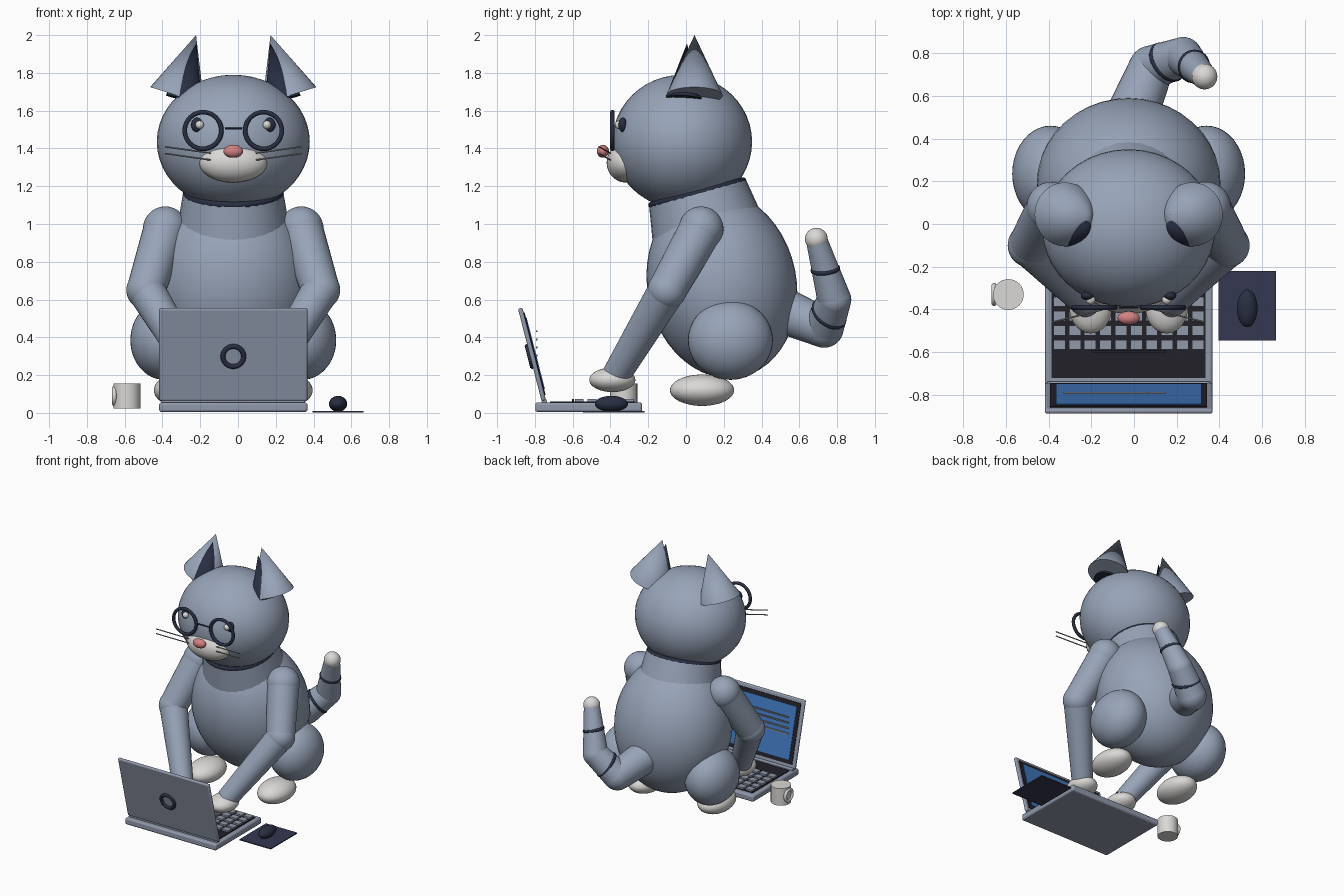
import bpy, math
from mathutils import Vector, Matrix

cube = bpy.data.objects.get("Cube")
if cube:
    bpy.data.objects.remove(cube, do_unlink=True)

CX = -0.025  # centre line of the cat and the laptop


def material(name, rgb):
    m = bpy.data.materials.new(name)
    m.use_nodes = True
    m.diffuse_color = (*rgb, 1)
    m.node_tree.nodes["Principled BSDF"].inputs["Base Color"].default_value = (*rgb, 1)
    return m


FUR = material("blue grey fur", (0.31, 0.37, 0.48))
METAL = material("grey metal", (0.28, 0.32, 0.41))
WHITE = material("off white", (0.70, 0.69, 0.67))
PINK = material("pink", (0.65, 0.22, 0.22))
NAVY = material("dark navy", (0.022, 0.028, 0.055))
MAT = material("mat navy", (0.035, 0.04, 0.085))
BLACK = material("key black", (0.015, 0.015, 0.022))
BLUE = material("screen blue", (0.05, 0.18, 0.50))
GREY = material("whisker grey", (0.30, 0.30, 0.30))


def finish(name, mat):
    ob = bpy.context.object
    ob.name = name
    ob.data.materials.append(mat)
    bpy.ops.object.shade_smooth_by_angle(angle=math.radians(40))
    return ob


def ball(name, loc, size, mat, tilt=0):
    bpy.ops.mesh.primitive_uv_sphere_add(segments=40, ring_count=24, location=loc,
                                         rotation=(tilt, 0, 0))
    bpy.context.object.scale = size if isinstance(size, tuple) else (size,) * 3
    return finish(name, mat)


def limb(name, a, b, r1, r2, mat, sides=32):
    """Round bar or cone running from a to b."""
    a, b = Vector(a), Vector(b)
    bpy.ops.mesh.primitive_cone_add(vertices=sides, radius1=r1, radius2=r2,
                                    depth=(b - a).length, location=(a + b) / 2)
    bpy.context.object.rotation_euler = (b - a).to_track_quat("Z", "Y").to_euler()
    return finish(name, mat)


def ring(name, loc, axis, major, minor, mat):
    bpy.ops.mesh.primitive_torus_add(major_segments=40, minor_segments=10, location=loc,
                                     major_radius=major, minor_radius=minor)
    bpy.context.object.rotation_euler = Vector(axis).to_track_quat("Z", "Y").to_euler()
    return finish(name, mat)


def box(name, loc, size, mat, tilt=0, bevel=0):
    bpy.ops.mesh.primitive_cube_add(size=1, location=loc, rotation=(tilt, 0, 0))
    ob = bpy.context.object
    ob.data.transform(Matrix.Diagonal((*size, 1)))
    if bevel:
        mod = ob.modifiers.new("bevel", "BEVEL")
        mod.width, mod.segments = bevel, 3
    return finish(name, mat)


# Body, neck and head
ball("body", (CX, 0.19, 0.68), (0.43, 0.395, 0.5), FUR, 0.2)
limb("neck", (CX, 0.115, 0.965), (CX, 0.06, 1.17), 0.30, 0.265, FUR)
ring("collar", (CX, 0.06, 1.165), (0, -0.26, 0.97), 0.25, 0.018, NAVY)
ball("head", (CX, -0.02, 1.435), (0.405, 0.37, 0.355), FUR)

# Face
ball("muzzle", (CX, -0.32, 1.325), (0.18, 0.10, 0.105), WHITE)
ball("nose", (CX, -0.44, 1.385), (0.052, 0.032, 0.034), PINK)
limb("glasses_bridge", (CX - 0.045, -0.39, 1.505), (CX + 0.045, -0.39, 1.505),
     0.005, 0.005, NAVY, 8)

# Paired parts
for s, side in ((-1, "right"), (1, "left")):
    def at(x, y, z):
        return (CX + s * x, y, z)

    # Ears
    limb(side + "_ear", at(0.297, 0.045, 1.68), at(0.197, 0.045, 2.0), 0.15, 0, FUR)
    limb(side + "_inner_ear", at(0.262, -0.012, 1.66), at(0.195, 0.005, 1.955), 0.098, 0, NAVY)

    # Eyes, glasses and whiskers
    ball(side + "_eye", at(0.193, -0.335, 1.525), (0.03, 0.022, 0.038), NAVY)
    ball(side + "_eye_glint", at(0.178, -0.355, 1.525), 0.022, WHITE)
    ring(side + "_glasses_rim", at(0.16, -0.39, 1.495), (0, 1, 0), 0.097, 0.012, NAVY)
    for i in range(2):
        z = 1.375 - 0.036 * i
        limb(f"{side}_whisker_{i + 1}", at(0.12, -0.40, z), at(0.36, -0.46, z + 0.034),
             0.004, 0.004, GREY, 8)

    # Arms
    shoulder, elbow, wrist = at(0.36, 0.08, 0.975), at(0.462, -0.10, 0.65), at(0.19, -0.37, 0.2)
    ball(side + "_shoulder", shoulder, 0.118, FUR)
    limb(side + "_upper_arm", shoulder, elbow, 0.115, 0.102, FUR)
    ball(side + "_elbow", elbow, 0.104, FUR)
    limb(side + "_forearm", elbow, wrist, 0.10, 0.075, FUR)
    ball(side + "_hand", at(0.178, -0.39, 0.175), (0.10, 0.122, 0.065), WHITE)

    # Legs
    ball(side + "_thigh", at(0.365, 0.235, 0.385), (0.18, 0.225, 0.21), FUR)
    ball(side + "_foot", at(0.30, 0.085, 0.12), (0.12, 0.17, 0.083), WHITE)

# Tail, with dark stripes and a white tip
joints = [Vector(p) for p in ((CX, 0.47, 0.56), (0.08, 0.73, 0.45),
                              (0.23, 0.785, 0.60), (0.33, 0.69, 0.92))]
radii = (0.125, 0.105, 0.09, 0.056)
for i in range(3):
    a, b = joints[i], joints[i + 1]
    limb(f"tail_part_{i + 1}", a, b, radii[i], radii[i + 1], FUR)
    if i < 2:
        ball(f"tail_joint_{i + 1}", b, radii[i + 1], FUR)
    if i > 0:
        ring(f"tail_stripe_{i}", a.lerp(b, 0.5), (b - a) + Vector((0, 0.06, 0)),
             (radii[i] + radii[i + 1]) / 2 - 0.008, 0.014, NAVY)
ball("tail_tip", joints[3], 0.06, WHITE)

# Laptop base and keyboard
box("laptop_base", (CX, -0.515, 0.03), (0.785, 0.565, 0.05), METAL, 0, 0.012)
box("keyboard_panel", (CX, -0.495, 0.057), (0.72, 0.45, 0.008), BLACK)
for row in range(5):
    for col in range(10):
        box(f"key_{row + 1}_{col + 1}", (CX + (col - 4.5) * 0.072, -0.565 + row * 0.067, 0.066),
            (0.056, 0.046, 0.016), METAL)
box("space_bar", (CX, -0.598, 0.066), (0.35, 0.012, 0.014), BLACK)
limb("laptop_hinge", (CX - 0.38, -0.75, 0.06), (CX + 0.38, -0.75, 0.06), 0.014, 0.014, METAL)

# Laptop lid and screen
TILT = 0.25
foot = Vector((CX, -0.753, 0.065))
up = Vector((0, -math.sin(TILT), math.cos(TILT)))
inward = Vector((0, math.cos(TILT), math.sin(TILT)))


def on_lid(height, depth):
    return foot + up * height + inward * depth


box("laptop_lid", on_lid(0.253, 0), (0.785, 0.024, 0.506), METAL, TILT, 0.01)
box("screen_bezel", on_lid(0.253, 0.013), (0.735, 0.008, 0.45), BLACK, TILT)
box("screen", on_lid(0.253, 0.018), (0.68, 0.006, 0.39), BLUE, TILT)
ring("lid_ring", on_lid(0.245, -0.014), inward, 0.055, 0.013, NAVY)
for i, length in enumerate((0.40, 0.48, 0.44, 0.34)):
    box(f"screen_line_{i + 1}", (-0.33 + length / 2, -0.79, 0.432 - i * 0.043),
        (length, 0.008, 0.010), GREY)

# Mug, mouse mat and mouse
limb("mug", (-0.588, -0.33, 0.022), (-0.588, -0.33, 0.155), 0.072, 0.072, WHITE)
ring("mug_handle", (-0.655, -0.33, 0.09), (1, 0, 0), 0.042, 0.012, WHITE)
box("mouse_mat", (0.53, -0.383, 0.006), (0.27, 0.325, 0.008), MAT)
ball("mouse", (0.53, -0.395, 0.048), (0.048, 0.088, 0.042), NAVY)
